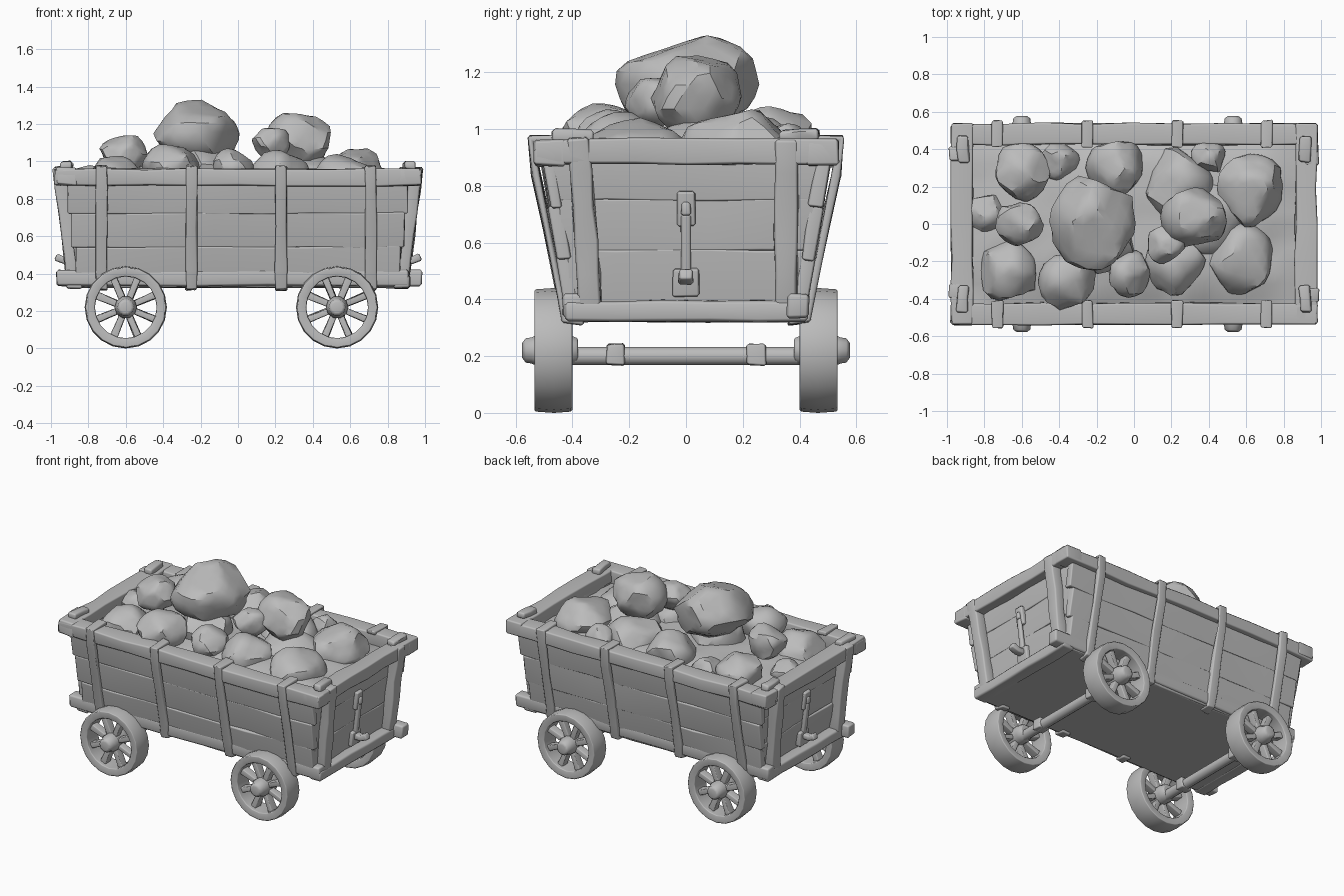
import bpy, bmesh, math, random
from mathutils import Vector, noise

random.seed(4)
if "Cube" in bpy.data.objects:
    bpy.data.objects.remove(bpy.data.objects["Cube"])

grey = bpy.data.materials.new("stone_grey")
grey.use_nodes = True
grey.diffuse_color = (0.5, 0.5, 0.5, 1)
bsdf = grey.node_tree.nodes["Principled BSDF"]
bsdf.inputs["Base Color"].default_value = (0.5, 0.5, 0.5, 1)
bsdf.inputs["Roughness"].default_value = 0.9


def finish(name, bm, bevel=0.0, angle=52):
    bmesh.ops.recalc_face_normals(bm, faces=bm.faces)
    if bevel:
        sharp = [e for e in bm.edges if e.calc_face_angle(0) > math.radians(50)]
        bmesh.ops.bevel(bm, geom=sharp, offset=bevel, segments=1, affect="EDGES",
                        profile=0.5, clamp_overlap=True)
    mesh = bpy.data.meshes.new(name)
    bm.to_mesh(mesh)
    bm.free()
    mesh.materials.append(grey)
    obj = bpy.data.objects.new(name, mesh)
    bpy.context.collection.objects.link(obj)
    bpy.ops.object.select_all(action="DESELECT")
    obj.select_set(True)
    bpy.context.view_layer.objects.active = obj
    bpy.ops.object.shade_smooth_by_angle(angle=math.radians(angle))
    if bevel:
        obj.modifiers.new("flat_faces", "WEIGHTED_NORMAL").keep_sharp = True


def beam(name, path, ref, wide, thick, segs=1, rough=0.004, bevel=0.008, taper=1.0):
    """Rough-hewn rectangular bar along a path; 'wide' is measured along ref."""
    path = [Vector(p) for p in path]
    if segs > 1:
        path = [path[0].lerp(path[-1], i / segs) for i in range(segs + 1)]
    bm = bmesh.new()
    rings = []
    last = len(path) - 1
    for i, p in enumerate(path):
        d = (path[min(i + 1, last)] - path[max(i - 1, 0)]).normalized()
        a = Vector(ref)
        a = (a - d * a.dot(d)).normalized()
        b = d.cross(a)
        k = 1 + (taper - 1) * i / last
        ring = []
        for s, t in ((-1, -1), (1, -1), (1, 1), (-1, 1)):
            jitter = Vector([random.uniform(-rough, rough) for _ in range(3)])
            ring.append(bm.verts.new(p + a * s * wide * k / 2 + b * t * thick * k / 2 + jitter))
        rings.append(ring)
    for r, q in zip(rings, rings[1:]):
        for j in range(4):
            bm.faces.new((r[j], r[(j + 1) % 4], q[(j + 1) % 4], q[j]))
    bm.faces.new(rings[0])
    bm.faces.new(rings[-1])
    finish(name, bm, bevel)


def lathe(name, profile, center, sides, closed=False):
    """Revolve (radius, y) points around an axis parallel to y."""
    bm = bmesh.new()
    rings = []
    for r, y in profile:
        rings.append([bm.verts.new((center[0] + r * math.cos(math.tau * k / sides), y,
                                    center[1] + r * math.sin(math.tau * k / sides)))
                      for k in range(sides)])
    pairs = list(zip(rings, rings[1:]))
    if closed:
        pairs.append((rings[-1], rings[0]))
    else:
        bm.faces.new(rings[0])
        bm.faces.new(rings[-1])
    for r, q in pairs:
        for k in range(sides):
            n = (k + 1) % sides
            bm.faces.new((r[k], r[n], q[n], q[k]))
    finish(name, bm, 0.006)


def boulder(name, x, y, top, r, rz):
    """Icosphere chiselled by random planes."""
    bm = bmesh.new()
    bmesh.ops.create_icosphere(bm, subdivisions=3, radius=1.1)
    planes = [(Vector([random.gauss(0, 1) for _ in range(3)]).normalized(),
               random.uniform(0.82, 0.98)) for _ in range(22)]
    for v in bm.verts:
        for n, dist in planes:
            over = v.co.dot(n) - dist
            if over > 0:
                v.co -= n * over
        v.co *= 1 + 0.06 * noise.noise(v.co * 2 + Vector((x, y, r)) * 9)
    peak = max(v.co.z for v in bm.verts)
    for v in bm.verts:
        v.co = Vector((x + v.co.x * r, y + v.co.y * r, top + (v.co.z - peak) * rz))
    finish(name, bm, 0, 30)


def side_y(z):
    return 0.403 + (z - 0.36) * 0.15


def end_x(z):
    return 0.83 + (z - 0.36) * 0.11


# Floor
beam("floor", [(-0.87, 0, 0.35), (0.87, 0, 0.35)], (0, 1, 0), 0.82, 0.05, 6)

ROWS = [(0.33, 0.55), (0.54, 0.73), (0.72, 0.9)]
for s, side in ((1, "left"), (-1, "right")):
    # Side boards, each leaning slightly over the one below
    for i, (lo, hi) in enumerate(ROWS):
        z = (lo + hi) / 2
        y = s * side_y(z)
        half = end_x(z) + 0.03
        beam(f"{side}_side_board_{i}", [(-half, y, z), (half, y, z)],
             (0, s * random.uniform(0.13, 0.2), 1), hi - lo, 0.05, 7, 0.006)
    # Top rail and sill
    beam(f"{side}_top_rail", [(-0.98, s * 0.48, 0.915), (0.98, s * 0.48, 0.915)],
         (0, 0, 1), 0.09, 0.115, 8, 0.006, 0.01)
    # Each sill sticks out as a peg at one end only
    beam(f"{side}_sill", [(-0.945 + s * 0.025, s * 0.395, 0.377), (0.95 + s * 0.035, s * 0.395, 0.377)],
         (0, 0, 1), 0.085, 0.08, 5, 0.004, 0.012)
    # Bands wrapping the side from the floor edge to over the rail
    for i in range(4):
        x = -0.73 + 0.48 * i
        profile = [(0.36, 0.325), (0.425, 0.327), (0.442, 0.42), (0.488, 0.65),
                   (0.53, 0.84), (0.545, 0.966), (0.41, 0.966)]
        beam(f"{side}_band_{i}", [(x, s * y, z) for y, z in profile],
             (1, 0, 0), 0.06, 0.028, 1, 0.005, 0.007)

for s, end in ((1, "left"), (-1, "right")):
    # End boards
    for i, (lo, hi) in enumerate([(0.37, 0.58), (0.57, 0.76), (0.75, 0.9)]):
        z = (lo + hi) / 2
        x = s * end_x(z)
        half = side_y(z)
        beam(f"{end}_end_board_{i}", [(x, -half, z), (x, half, z)],
             (s * random.uniform(0.1, 0.18), 0, 1), hi - lo, 0.05, 5, 0.006)
    # End rail and bottom cross beam
    beam(f"{end}_end_rail", [(s * 0.92, -0.54, 0.92), (s * 0.92, 0.54, 0.92)],
         (0, 0, 1), 0.09, 0.115, 6, 0.006, 0.01)
    beam(f"{end}_end_sill", [(s * 0.875, -0.427, 0.358), (s * 0.875, 0.427, 0.358)],
         (0, 0, 1), 0.075, 0.09, 5, 0.004, 0.012)
    # Leaning end posts, with a low clamp over each corner
    for t in (1, -1):
        foot = 0.352 if t * s > 0 else 0.335
        head = 0.355 if t * s > 0 else 0.38
        beam(f"{end}_end_post_{t}", [(s * 0.88, t * foot, 0.37), (s * 0.955, t * head, 0.97)],
             (0, 1, 0), 0.08, 0.07, 5, 0.005, 0.01)
        beam(f"{end}_corner_clamp_{t}", [(s * 0.91, t * 0.33, 0.972), (s * 0.92, t * 0.47, 0.98)],
             (1, 0, 0), 0.06, 0.045, 2, 0.005, 0.01)

    # Latch: upper eye plate, hanging rod and protruding lower hook
    def latch(part, path, wide, thick):
        beam(f"{end}_latch_{part}", [(s * x, 0, z) for x, z in path],
             (0, 1, 0), wide, thick, 1, 0.003, 0.008)
    latch("eye_plate", [(0.888, 0.66), (0.905, 0.78)], 0.065, 0.04)
    latch("eye_boss", [(0.9, 0.72), (0.93, 0.72)], 0.035, 0.05)
    latch("rod", [(0.88, 0.48), (0.91, 0.7)], 0.036, 0.03)
    latch("base", [(0.865, 0.41), (0.875, 0.51)], 0.095, 0.05)
    latch("hook", [(0.87, 0.475), (0.93, 0.47), (0.975, 0.49)], 0.05, 0.04)

# Running gear
for wx, pos in ((-0.6, "rear"), (0.53, "fore")):
    c = (wx, 0.22)
    lathe(f"{pos}_axle", [(0.033, -0.42), (0.033, 0.42)], (wx, 0.2), 10)
    for s in (1, -1):
        beam(f"{pos}_axle_collar_{s}", [(wx, s * 0.215, 0.205), (wx, s * 0.28, 0.205)],
             (0, 0, 1), 0.075, 0.078)
        lathe(f"{pos}_wheel_rim_{s}",
              [(0.165, s * 0.405), (0.215, s * 0.4), (0.22, s * 0.465), (0.215, s * 0.535),
               (0.165, s * 0.53)], c, 20, True)
        lathe(f"{pos}_wheel_hub_{s}",
              [(0.045, s * 0.38), (0.06, s * 0.42), (0.06, s * 0.52), (0.048, s * 0.545),
               (0.045, s * 0.565), (0.028, s * 0.577)], c, 10)
        for k in range(8):
            a = math.tau * (k + 0.5) / 8
            ends = [(wx + r * math.cos(a), s * 0.475, 0.22 + r * math.sin(a)) for r in (0.04, 0.175)]
            beam(f"{pos}_wheel_spoke_{s}_{k}", ends, (0, 1, 0), 0.05, 0.034, 1, 0.003, 0.005, 1.15)

# Rubble bed heaped towards the middle
bm = bmesh.new()
bmesh.ops.create_grid(bm, x_segments=28, y_segments=14, size=1)
for v in bm.verts:
    heap = (1 - v.co.x ** 4) * (1 - v.co.y ** 4)
    v.co = Vector((v.co.x * 0.88, v.co.y * 0.45, 0.87 + 0.07 * heap))
    v.co.z += 0.025 * noise.noise(v.co * 7)
finish("rubble_bed", bm, 0, 30)

# Boulders: x, y, top height, radius, vertical radius
ROCKS = [
    (-0.215, 0.01, 1.33, 0.235, 0.165), (0.325, 0.04, 1.26, 0.165, 0.15),
    (-0.6, 0.27, 1.05, 0.15, 0.12), (-0.61, 0.0, 1.14, 0.125, 0.11),
    (-0.66, -0.25, 1.03, 0.16, 0.12), (-0.35, -0.31, 1.09, 0.15, 0.13),
    (-0.03, -0.26, 1.07, 0.12, 0.11), (0.22, -0.21, 1.06, 0.165, 0.13),
    (0.17, -0.11, 1.18, 0.1, 0.09), (0.57, -0.19, 1.04, 0.18, 0.14),
    (0.62, 0.18, 1.07, 0.18, 0.15), (0.23, 0.21, 1.05, 0.18, 0.14),
    (-0.09, 0.3, 1.08, 0.15, 0.14), (-0.4, 0.34, 1.0, 0.1, 0.1),
    (0.4, 0.36, 1.02, 0.09, 0.09), (-0.8, 0.06, 0.98, 0.1, 0.08),
    (-0.17, -0.08, 1.08, 0.18, 0.16), (0.38, 0.02, 1.04, 0.2, 0.12)]
for i, rock in enumerate(ROCKS):
    boulder(f"boulder_{i}", *rock)
